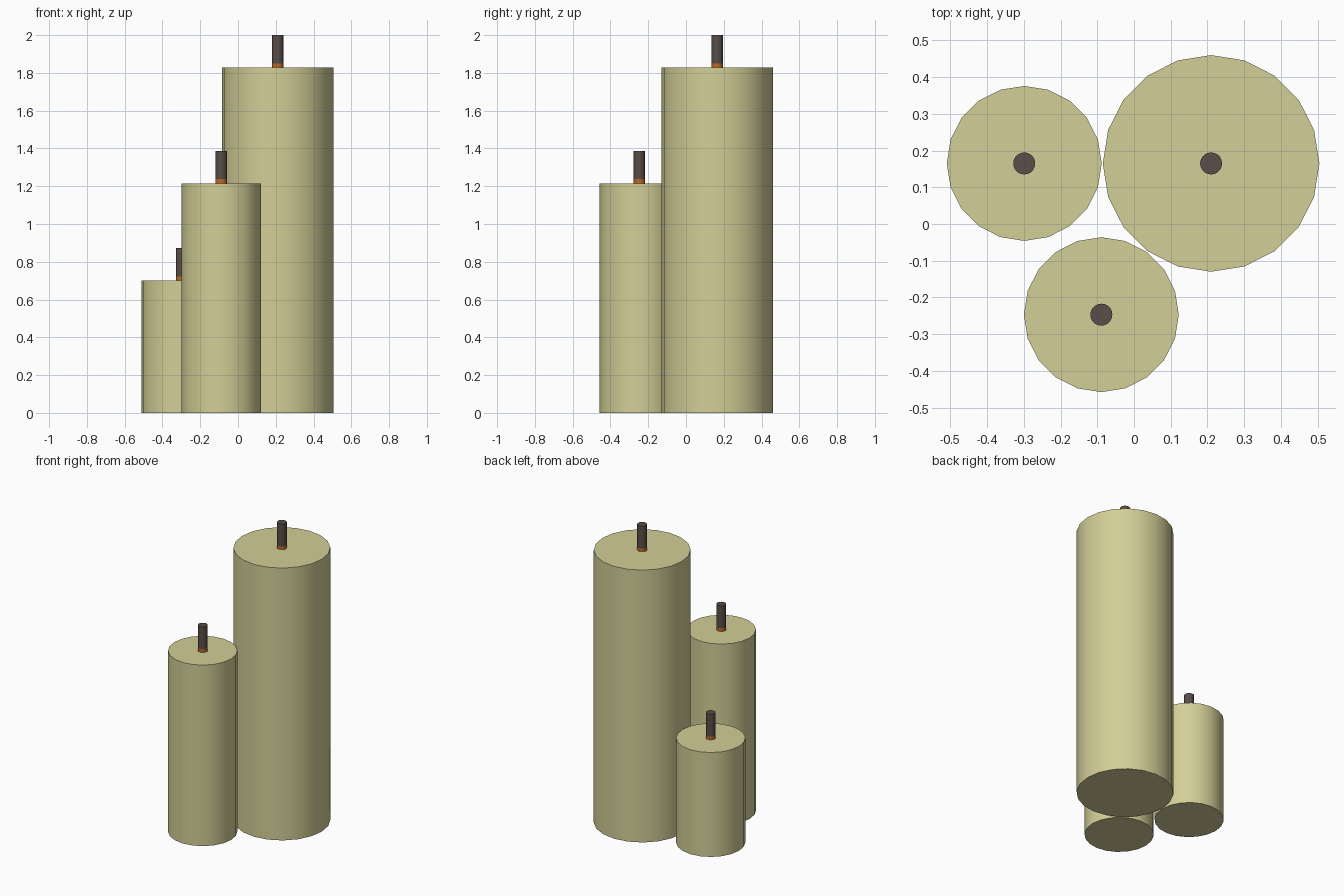
import bpy, bmesh, math
from mathutils import Matrix

if "Cube" in bpy.data.objects:
    bpy.data.objects.remove(bpy.data.objects["Cube"])


def material(name, rgb):
    m = bpy.data.materials.new(name)
    m.diffuse_color = (*rgb, 1.0)
    m.use_nodes = True
    m.node_tree.nodes["Principled BSDF"].inputs["Base Color"].default_value = m.diffuse_color
    return m


wax = material("pale_yellow_wax", (0.65, 0.62, 0.31))
char = material("charred_brown", (0.10, 0.075, 0.065))
ember = material("burnt_orange", (0.50, 0.14, 0.02))

SIDES = 20
WICK_R, WICK_H, BAND = 0.03, 0.172, 0.022


def cylinder(name, x, y, radius, z0, z1, mats, cut=None):
    """Capped cylinder; faces below the optional cut height use the second material."""
    bm = bmesh.new()
    bmesh.ops.create_cone(bm, cap_ends=True, segments=SIDES, radius1=radius,
                          radius2=radius, depth=z1 - z0,
                          matrix=Matrix.Translation((0, 0, (z0 + z1) / 2)))
    if cut is not None:
        bmesh.ops.bisect_plane(bm, geom=bm.verts[:] + bm.edges[:] + bm.faces[:],
                               plane_co=(0, 0, cut), plane_no=(0, 0, 1))
        for f in bm.faces:
            f.material_index = 1 if f.calc_center_median().z < cut else 0
    me = bpy.data.meshes.new(name)
    bm.to_mesh(me)
    bm.free()
    for m in mats:
        me.materials.append(m)
    ob = bpy.data.objects.new(name, me)
    ob.location = (x, y, 0)
    bpy.context.collection.objects.link(ob)
    # smooth sides, sharp rims
    bpy.ops.object.select_all(action='DESELECT')
    ob.select_set(True)
    bpy.context.view_layer.objects.active = ob
    bpy.ops.object.shade_smooth_by_angle(angle=math.radians(35))
    return ob


# name, centre x, centre y, radius, wax height
candles = [
    ("tall", 0.21, 0.165, 0.295, 1.828),
    ("medium", -0.089, -0.247, 0.211, 1.215),
    ("short", -0.299, 0.165, 0.211, 0.701),
]
for label, x, y, r, h in candles:
    cylinder(label + "_candle", x, y, r, 0, h, [wax])
    # wick with a thin orange band at its foot
    cylinder(label + "_wick", x, y, WICK_R, h, h + WICK_H, [char, ember], h + BAND)
